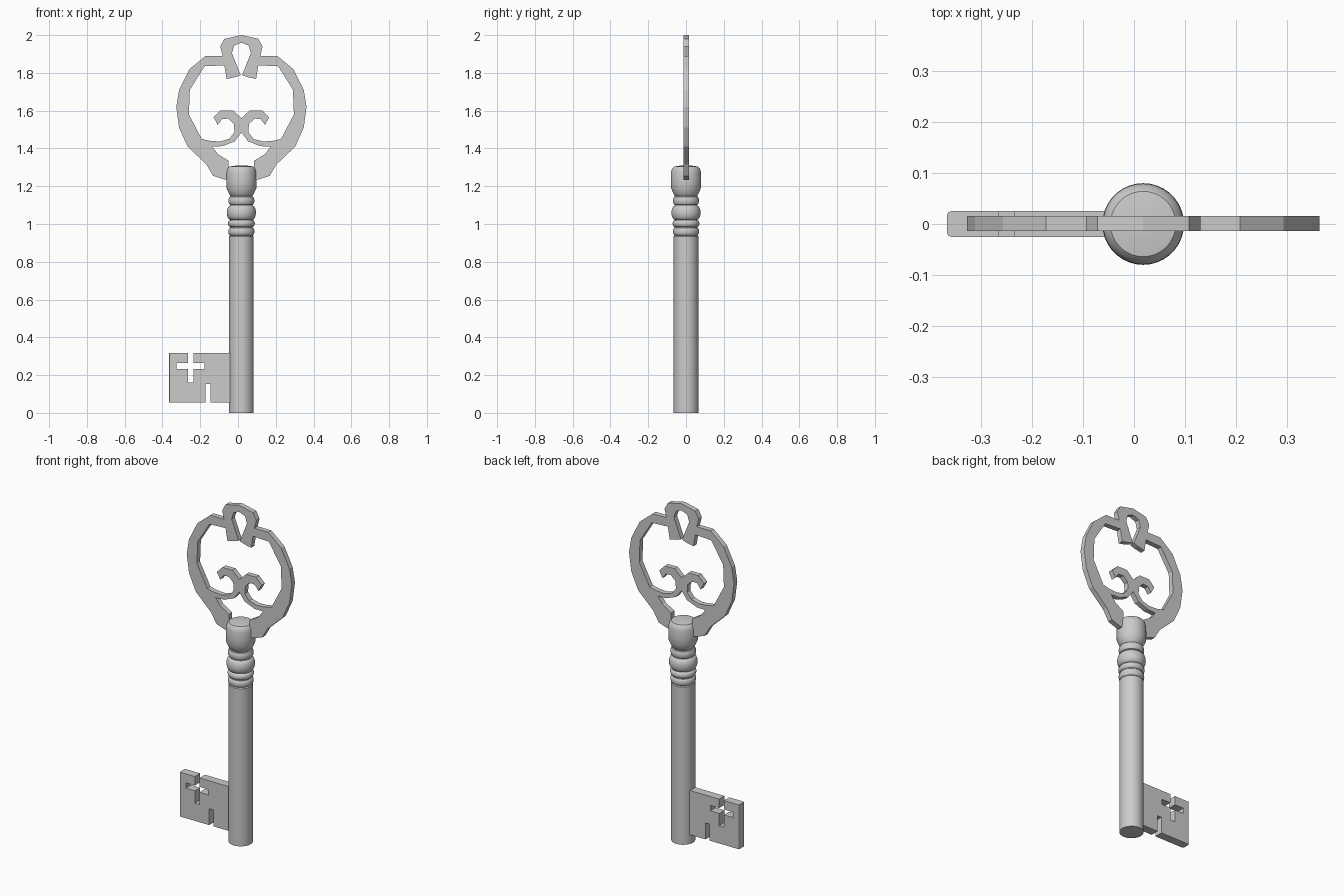
import bpy, bmesh, math

if "Cube" in bpy.data.objects:
    bpy.data.objects.remove(bpy.data.objects["Cube"])

CX = 0.018  # axis of the key


def finish(bm, name):
    bmesh.ops.recalc_face_normals(bm, faces=bm.faces)
    me = bpy.data.meshes.new(name)
    bm.to_mesh(me)
    bm.free()
    ob = bpy.data.objects.new(name, me)
    bpy.context.collection.objects.link(ob)
    return ob


def plate(pts, y0, y1):
    """Extrude an x-z outline from y0 to y1."""
    bm = bmesh.new()
    face = bm.faces.new([bm.verts.new((x, y0, z)) for x, z in pts])
    ext = bmesh.ops.extrude_face_region(bm, geom=[face])
    for v in ext["geom"]:
        if isinstance(v, bmesh.types.BMVert):
            v.co.y = y1
    # make sure the starting cap exists
    if not any(all(abs(v.co.y - y0) < 1e-6 for v in f.verts) for f in bm.faces):
        bm.faces.new([v for v in bm.verts if abs(v.co.y - y0) < 1e-6])
    return bm


def bead(z0, z1, r0, r1, n=6):
    """Half-round moulding between two heights."""
    return [(r0 + (r1 - r0) * math.sin(math.pi * i / n),
             (z0 + z1) / 2 - (z1 - z0) / 2 * math.cos(math.pi * i / n))
            for i in range(n + 1)]


# Turned shaft with collar mouldings
profile = [(0, 0), (0.065, 0), (0.065, 0.935)]
profile += bead(0.94, 0.98, 0.06, 0.069)
profile += bead(0.985, 1.02, 0.06, 0.071)
profile += bead(1.022, 1.098, 0.058, 0.077, 8)
profile += bead(1.10, 1.147, 0.057, 0.069)
profile += [(0.06, 1.15), (0.068, 1.165), (0.079, 1.19), (0.08, 1.23),
            (0.079, 1.275), (0.074, 1.293), (0.064, 1.304), (0.03, 1.309), (0, 1.309)]
bm = bmesh.new()
vs = [bm.verts.new((r, 0, z)) for r, z in profile]
es = [bm.edges.new(p) for p in zip(vs, vs[1:])]
bmesh.ops.spin(bm, geom=vs + es, cent=(0, 0, 0), axis=(0, 0, 1),
               angle=2 * math.pi, steps=36)
bmesh.ops.remove_doubles(bm, verts=bm.verts, dist=0.0003)
shaft = finish(bm, "shaft")
shaft.location.x = CX
bpy.context.view_layer.objects.active = shaft
shaft.select_set(True)
bpy.ops.object.shade_smooth_by_angle(angle=math.radians(35))

# Bow: right half outline, mirrored
crown = [(0, 2.0), (0.09, 1.98), (0.112, 1.94), (0.10, 1.89)]
ring_outer = [(0.19, 1.89), (0.275, 1.82), (0.33, 1.71), (0.345, 1.62), (0.33, 1.51),
              (0.285, 1.41), (0.185, 1.315), (0.15, 1.255), (0.09, 1.235), (0.05, 1.235)]
foot = [(0.05, 1.295), (0.068, 1.30), (0.068, 1.335), (0.125, 1.37), (0.155, 1.41)]
scroll = [(0.10, 1.412), (0.035, 1.438), (0, 1.485), (0, 1.56), (0.045, 1.602),
          (0.11, 1.602), (0.147, 1.565), (0.125, 1.525), (0.103, 1.555), (0.07, 1.558),
          (0.04, 1.53), (0.037, 1.485), (0.065, 1.45), (0.115, 1.437), (0.165, 1.44)]
ring_inner = [(0.21, 1.45), (0.278, 1.58), (0.273, 1.71), (0.195, 1.835), (0.09, 1.84)]
leaf = [(0.078, 1.768), (0.03, 1.778), (0.004, 1.788), (0.05, 1.905), (0.038, 1.945), (0, 1.96)]
bm = plate(crown + ring_outer + foot + scroll + ring_inner + leaf, -0.014, 0.016)
seam = [f for f in bm.faces if all(abs(v.co.x) < 1e-5 for v in f.verts)]
bmesh.ops.delete(bm, geom=seam, context="FACES_ONLY")
bow = finish(bm, "bow")
bow.location.x = CX
bow.modifiers.new("Mirror", "MIRROR")

# Bit: toothed plate with a cross-shaped ward and a lower slot
outline = [(0, 0.055), (0, 0.318), (-0.235, 0.318), (-0.235, 0.265), (-0.177, 0.265),
           (-0.177, 0.233), (-0.235, 0.233), (-0.235, 0.16), (-0.266, 0.16),
           (-0.266, 0.233), (-0.325, 0.233), (-0.325, 0.265), (-0.266, 0.265),
           (-0.266, 0.318), (-0.366, 0.318), (-0.366, 0.055), (-0.172, 0.055),
           (-0.172, 0.152), (-0.145, 0.152), (-0.145, 0.055)]
bm = plate(outline, -0.025, 0.025)
end = [e for e in bm.edges if all(v.co.x < -0.36 for v in e.verts)
       and abs(e.verts[0].co.z - e.verts[1].co.z) > 0.1]
bmesh.ops.bevel(bm, geom=end, offset=0.007, segments=2, profile=0.5, affect="EDGES")
finish(bm, "bit")
